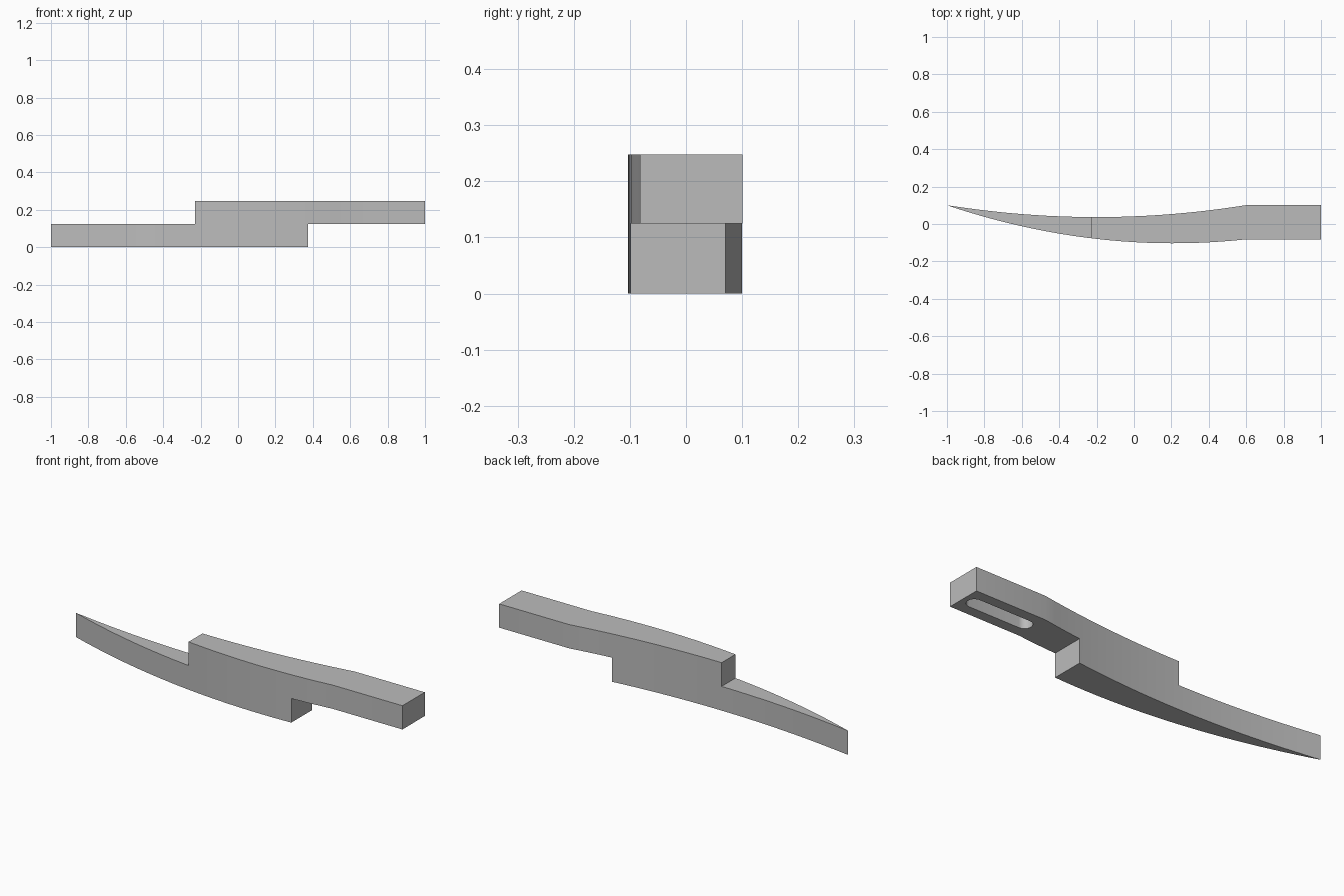
import bpy, bmesh, math

cube = bpy.data.objects.get("Cube")
if cube:
    bpy.data.objects.remove(cube, do_unlink=True)

HEIGHT, MID = 0.248, 0.125      # full height and step level
STEP_TOP, STEP_LOW = -0.23, 0.375   # where the upper and lower steps end
BEND = 0.6                      # where the curve meets the straight handle

grey = bpy.data.materials.new("plain grey")
grey.use_nodes = True
colour = (0.5, 0.5, 0.5, 1)
grey.diffuse_color = colour
grey.node_tree.nodes["Principled BSDF"].inputs["Base Color"].default_value = colour


def prism(name, outline, z0, z1):
    """Extrude a counter-clockwise plan outline from z0 to z1."""
    bm = bmesh.new()
    base = bm.faces.new([bm.verts.new((x, y, z0)) for x, y in outline])
    top = bmesh.ops.extrude_face_region(bm, geom=[base])["geom"]
    moved = [v for v in top if isinstance(v, bmesh.types.BMVert)]
    bmesh.ops.translate(bm, verts=moved, vec=(0, 0, z1 - z0))
    bmesh.ops.recalc_face_normals(bm, faces=bm.faces)
    mesh = bpy.data.meshes.new(name)
    bm.to_mesh(mesh)
    bm.free()
    mesh.materials.append(grey)
    obj = bpy.data.objects.new(name, mesh)
    bpy.context.collection.objects.link(obj)
    return obj


def box_outline(x0, x1):
    return [(x0, -1), (x1, -1), (x1, 1), (x0, 1)]


def slot_outline(cx, cy, half, radius, steps=16):
    pts = []
    for side in (1, -1):
        for i in range(steps + 1):
            a = math.pi * i / steps - side * math.pi / 2
            pts.append((cx + side * half + radius * math.cos(a),
                        cy + radius * math.sin(a)))
    return pts


def front_edge(x):
    return -0.103 + 0.1387 * (x - 0.21) ** 2


def back_edge(x):
    return 0.037 + 0.1 * (x + 0.2) ** 2


# Plan outline: pointed curved blade running into a straight handle
N = 24
xs = [-1 + (BEND + 1) * i / N for i in range(N + 1)]
outline = [(x, front_edge(x)) for x in xs]
outline += [(1, front_edge(BEND)), (1, back_edge(BEND))]
outline += [(x, back_edge(x)) for x in reversed(xs[1:])]
body = prism("curved_lever", outline, 0, HEIGHT)

# Step above the blade, step below the handle, and the blind slot
cutters = [
    prism("upper_step_cutter", box_outline(-2, STEP_TOP), MID, 1),
    prism("lower_step_cutter", box_outline(STEP_LOW, 2), -1, MID),
    prism("slot_cutter", slot_outline(0.79, 0.01, 0.145, 0.038), 0, MID + 0.085),
]
bpy.ops.object.select_all(action="DESELECT")
bpy.context.view_layer.objects.active = body
body.select_set(True)
for cutter in cutters:
    cutter.hide_render = True
    mod = body.modifiers.new(cutter.name, "BOOLEAN")
    mod.operation = "DIFFERENCE"
    mod.solver = "EXACT"
    mod.object = cutter
    bpy.ops.object.modifier_apply(modifier=mod.name)
    bpy.data.objects.remove(cutter, do_unlink=True)

# Smooth the curved sides, keep the corners crisp
bpy.ops.object.shade_smooth_by_angle(angle=math.radians(15))
